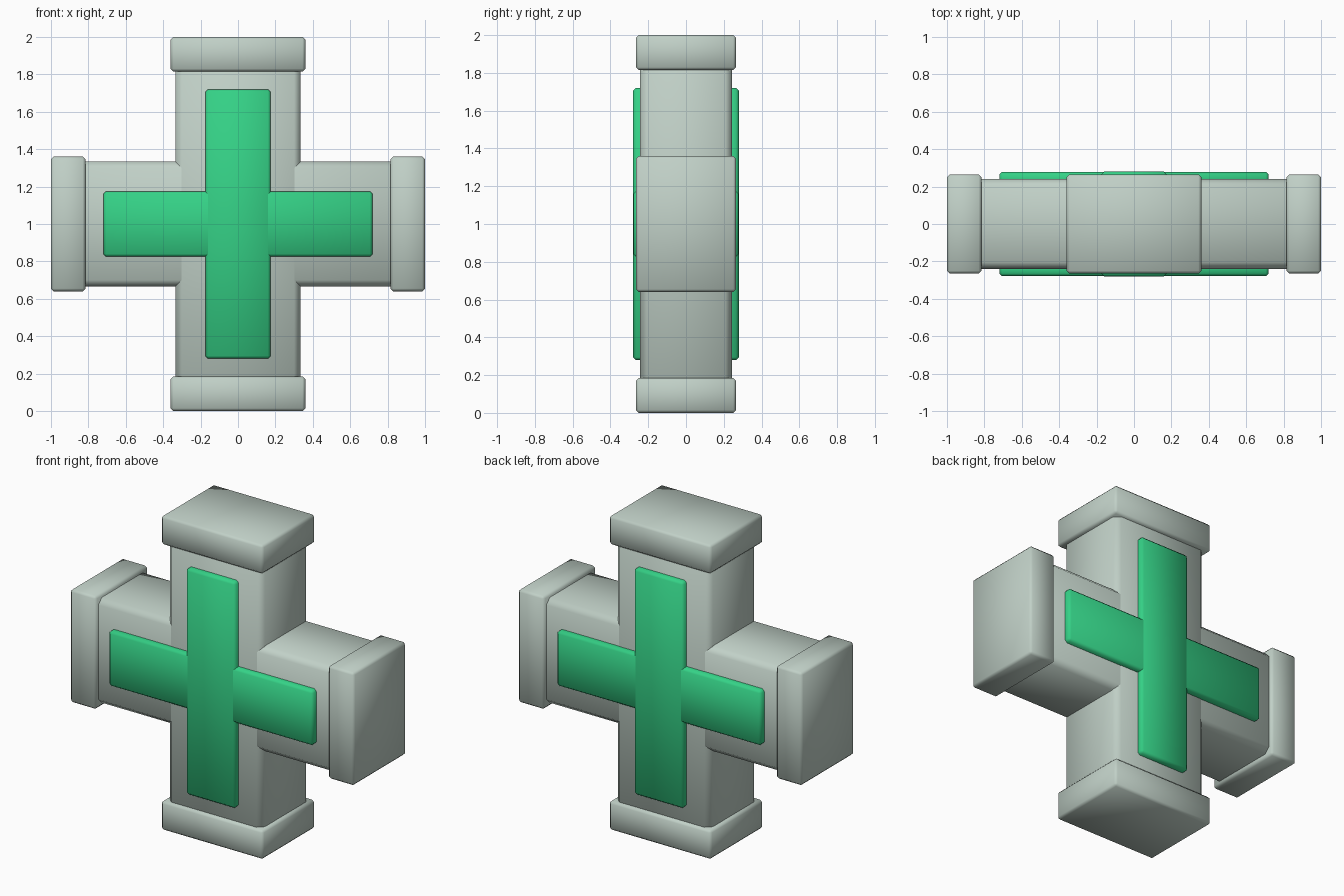
import bpy
import math

cube = bpy.data.objects.get("Cube")
if cube:
    bpy.data.objects.remove(cube, do_unlink=True)


def material(name, colour):
    mat = bpy.data.materials.new(name)
    mat.use_nodes = True
    mat.diffuse_color = colour
    mat.node_tree.nodes["Principled BSDF"].inputs["Base Color"].default_value = colour
    return mat


grey = material("pale grey green", (0.53, 0.63, 0.57, 1))
green = material("bright green", (0.035, 0.64, 0.24, 1))


def block(name, size, centre, mat, bevel):
    """Bevelled box with smooth rounded edges."""
    bpy.ops.mesh.primitive_cube_add(size=1, location=centre)
    obj = bpy.context.object
    obj.name = name
    obj.scale = size
    bpy.ops.object.transform_apply(location=False, rotation=False, scale=True)
    mod = obj.modifiers.new("rounded edges", "BEVEL")
    mod.width = bevel
    mod.segments = 1
    bpy.ops.object.modifier_apply(modifier=mod.name)
    obj.data.materials.append(mat)
    bpy.ops.object.shade_smooth_by_angle(angle=math.radians(50))
    return obj


# Crossing bars of the body
block("upright_bar", (0.67, 0.485, 1.9), (0, 0, 1), grey, 0.035)
block("cross_bar", (1.9, 0.48, 0.67), (0, 0, 1), grey, 0.035)

# Wide caps on the four ends
for side, sign in (("left", 1), ("right", -1)):
    block(side + "_cap", (0.185, 0.53, 0.72), (sign * 0.9075, 0, 1), grey, 0.015)
for side, sign in (("top", 1), ("bottom", -1)):
    block(side + "_cap", (0.72, 0.53, 0.185), (0, 0, 1 + sign * 0.9075), grey, 0.015)

# Raised green cross on the front and back
for side, sign in (("front", -1), ("back", 1)):
    y = sign * 0.24
    block(side + "_upright_stripe", (0.35, 0.08, 1.44), (0, y, 1), green, 0.015)
    block(side + "_cross_stripe", (1.44, 0.078, 0.35), (0, y, 1), green, 0.015)
